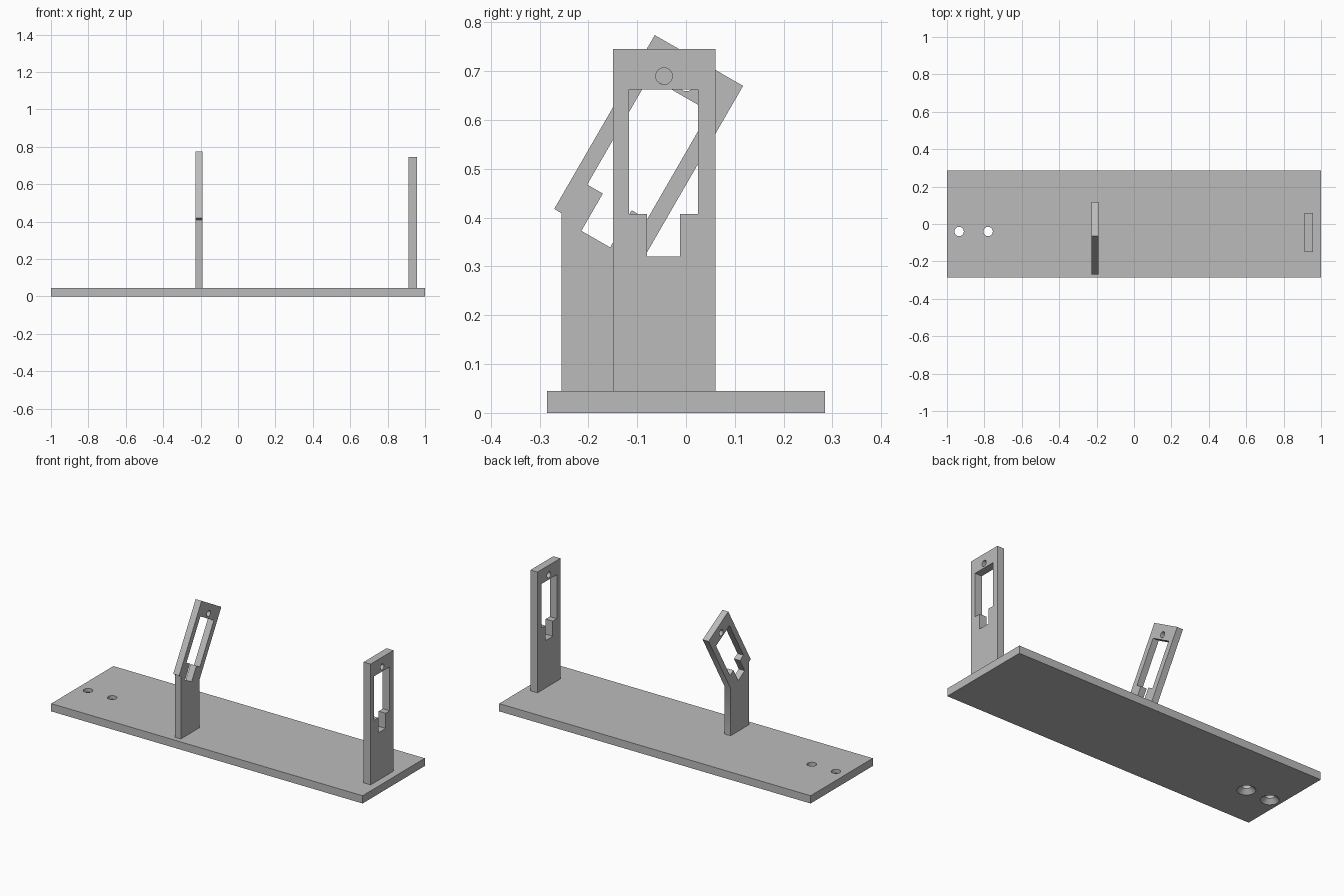
import bpy, bmesh, math
from mathutils import Vector, Matrix

cube = bpy.data.objects.get("Cube")
if cube:
    bpy.data.objects.remove(cube)

grey = bpy.data.materials.new("plain_grey")
grey.use_nodes = True
grey.diffuse_color = (0.5, 0.5, 0.5, 1)
grey.node_tree.nodes["Principled BSDF"].inputs["Base Color"].default_value = grey.diffuse_color

BASE_TOP = 0.045


def add_object(name, bm):
    bmesh.ops.recalc_face_normals(bm, faces=bm.faces)
    mesh = bpy.data.meshes.new(name)
    bm.to_mesh(mesh)
    bm.free()
    mesh.materials.append(grey)
    obj = bpy.data.objects.new(name, mesh)
    bpy.context.collection.objects.link(obj)
    return obj


def prism(name, outline, x0, x1):
    """Extrude a side outline of (y, z) points from x0 to x1."""
    bm = bmesh.new()
    face = bm.faces.new([bm.verts.new((x0, y, z)) for y, z in outline])
    ext = bmesh.ops.extrude_face_region(bm, geom=[face])["geom"]
    verts = [g for g in ext if isinstance(g, bmesh.types.BMVert)]
    bmesh.ops.translate(bm, verts=verts, vec=(x1 - x0, 0, 0))
    return add_object(name, bm)


def cone(name, x, y, z0, z1, r0, r1):
    bm = bmesh.new()
    bmesh.ops.create_cone(bm, cap_ends=True, segments=32, radius1=r0, radius2=r1,
                          depth=z1 - z0, matrix=Matrix.Translation((x, y, (z0 + z1) / 2)))
    return add_object(name, bm)


def cut(obj, cutters):
    """Subtract the cutters, bake the result and discard the cutters."""
    for c in cutters:
        c.hide_render = True
        mod = obj.modifiers.new("cut", "BOOLEAN")
        mod.operation, mod.solver, mod.object = "DIFFERENCE", "EXACT", c
    bpy.context.view_layer.update()
    mesh = bpy.data.meshes.new_from_object(
        obj.evaluated_get(bpy.context.evaluated_depsgraph_get()))
    obj.modifiers.clear()
    obj.data = mesh
    for c in cutters:
        bpy.data.objects.remove(c)


def bracket(name, outline, x0, x1, corner, tilt):
    """Upright with a stepped window and a pin hole, set out from its top corner."""
    obj = prism(name, outline, x0, x1)
    c, s = math.cos(tilt), math.sin(tilt)

    def place(across, down):
        return (corner[0] + across * c - down * s, corner[1] - across * s - down * c)

    window = [(0.033, 0.083), (0.175, 0.083), (0.175, 0.338), (0.138, 0.338),
              (0.138, 0.426), (0.07, 0.426), (0.07, 0.338), (0.033, 0.338)]
    ring = [(0.105 + 0.017 * math.cos(a), 0.056 + 0.017 * math.sin(a))
            for a in (math.tau * i / 32 for i in range(32))]
    cut(obj, [prism("cutter", [place(*p) for p in shape], x0 - 0.1, x1 + 0.1)
              for shape in (window, ring)])
    return obj


# Base plate with two holes countersunk from below
base = prism("base_plate", [(-0.285, 0), (0.285, 0), (0.285, BASE_TOP), (-0.285, BASE_TOP)], -1, 1)
for x in (-0.935, -0.78):
    cut(base, [cone("cutter", x, -0.04, -0.02, 0.1, 0.025, 0.025),
               cone("cutter", x, -0.04, -0.01, 0.024, 0.058, 0.025)])

# Straight upright at the left end
bracket("straight_bracket",
        [(-0.15, BASE_TOP), (0.06, BASE_TOP), (0.06, 0.746), (-0.15, 0.746)],
        0.912, 0.957, (-0.15, 0.746), 0)

# Upright whose head leans back
bracket("leaning_bracket",
        [(-0.255, BASE_TOP), (-0.085, BASE_TOP), (-0.085, 0.32), (0.117, 0.67),
         (-0.064, 0.774), (-0.27, 0.418), (-0.255, 0.409)],
        -0.227, -0.189, (-0.062, 0.777), math.radians(30))

# Crisp edges with smooth hole walls
bpy.ops.object.select_all(action="DESELECT")
for obj in bpy.data.objects:
    if obj.name in ("base_plate", "straight_bracket", "leaning_bracket"):
        obj.select_set(True)
        bpy.context.view_layer.objects.active = obj
bpy.ops.object.shade_smooth_by_angle(angle=math.radians(30))
